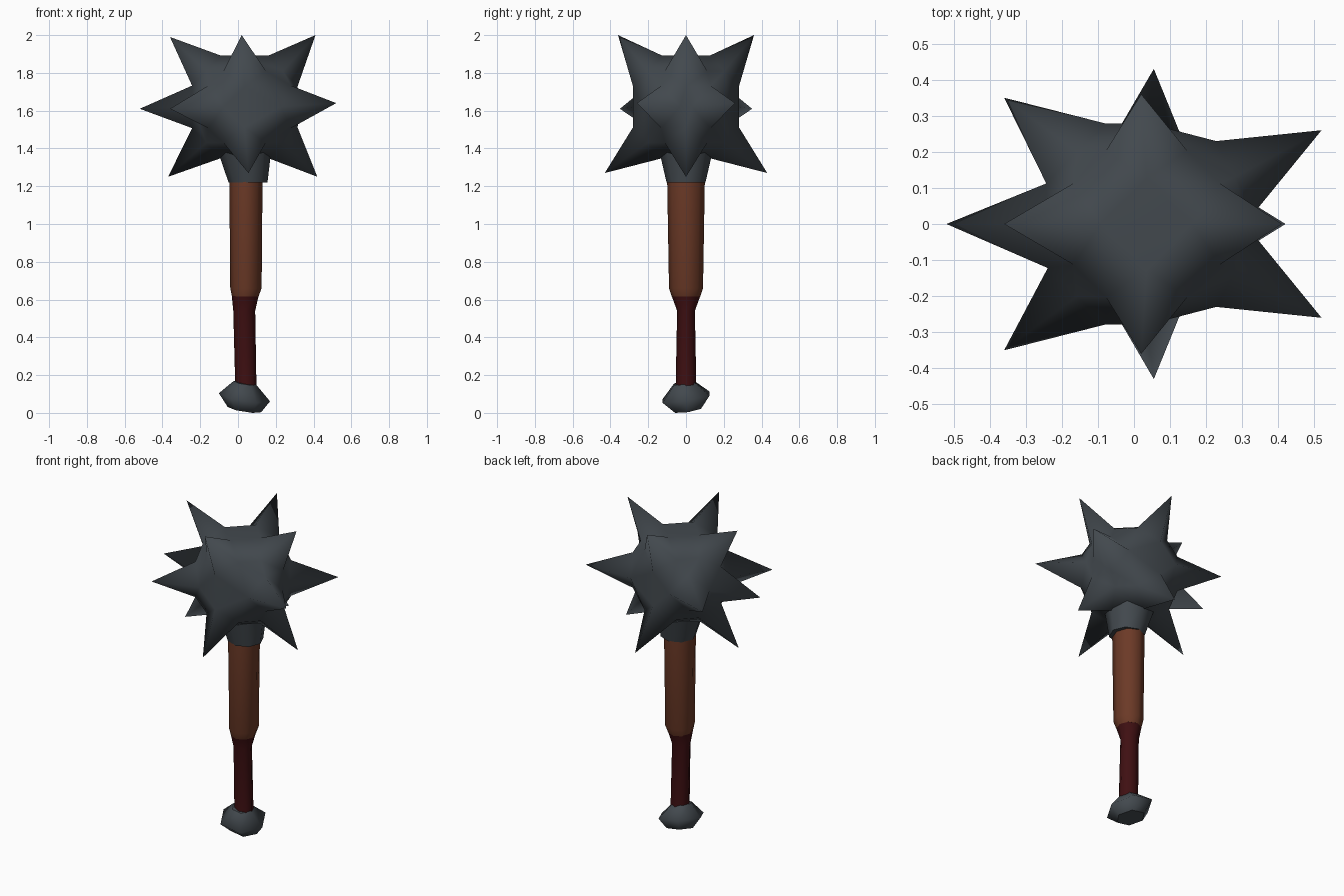
import bpy, bmesh, math
from mathutils import Vector, Matrix

cube = bpy.data.objects.get("Cube")
if cube:
    bpy.data.objects.remove(cube, do_unlink=True)


def material(name, rgb):
    m = bpy.data.materials.new(name)
    m.use_nodes = True
    m.diffuse_color = (*rgb, 1)
    m.node_tree.nodes["Principled BSDF"].inputs["Base Color"].default_value = (*rgb, 1)
    return m


steel = material("dark steel", (0.055, 0.066, 0.076))
wood = material("brown wood", (0.15, 0.042, 0.02))
leather = material("dark red leather", (0.05, 0.005, 0.006))


def finish(name, bm, mat):
    bmesh.ops.recalc_face_normals(bm, faces=bm.faces[:])
    mesh = bpy.data.meshes.new(name)
    bm.to_mesh(mesh)
    bm.free()
    mesh.materials.append(mat)
    mesh.polygons.foreach_set("use_smooth", [True] * len(mesh.polygons))
    obj = bpy.data.objects.new(name, mesh)
    bpy.context.collection.objects.link(obj)
    return obj


def lathe(name, rings, sides, mat):
    """Stack of polygon rings (z, centre x, x radius, y radius), capped."""
    bm = bmesh.new()
    loops = []
    for z, cx, rx, ry in rings:
        angles = [2 * math.pi * i / sides for i in range(sides)]
        loops.append([bm.verts.new((cx + rx * math.cos(a), ry * math.sin(a), z)) for a in angles])
    for low, high in zip(loops, loops[1:]):
        for i in range(sides):
            j = (i + 1) % sides
            bm.faces.new((low[i], low[j], high[j], high[i]))
    for end in (loops[0], loops[-1]):
        # separate cap vertices keep the rim crisp
        bm.faces.new([bm.verts.new(v.co) for v in end])
    return finish(name, bm, mat)


def direction(azimuth, elevation):
    a, e = math.radians(azimuth), math.radians(elevation)
    return Vector((math.cos(a) * math.cos(e), math.sin(a) * math.cos(e), math.sin(e)))


# Spiked head: diamond bases on a ball, hulled, then each base pulled to a point
centre = Vector((0.035, 0, 1.62))
core, spread = 0.30, 22
spikes = [  # base azimuth, base elevation, tip
    (180, 0, (-0.52, 0, 1.61)),
    (0, 43, (0.41, 0, 2.0)), (180, 43, (-0.36, 0, 1.99)),
    (0, -43, (0.42, 0, 1.25)), (180, -43, (-0.37, 0, 1.25)),
]
for s in (1, -1):
    spikes += [
        (s * 28, 0, (0.52, s * 0.26, 1.64)),
        (s * 134, 0, (-0.36, s * 0.35, 1.61)),
        (s * 90, 43, (0.02, s * 0.36, 2.0)),
        (s * 90, -43, (0.055, s * 0.43, 1.27)),
    ]

bm = bmesh.new()
for az, el, tip in spikes:
    d = direction(az, el)
    side = Vector((0, 0, 1)).cross(d).normalized()
    up = d.cross(side)
    t = math.radians(spread)
    for offset in (side, up, -side, -up):
        bm.verts.new(core * (d * math.cos(t) + offset * math.sin(t)))
bmesh.ops.remove_doubles(bm, verts=bm.verts[:], dist=0.03)
bmesh.ops.convex_hull(bm, input=bm.verts[:])
for az, el, tip in spikes:
    d = direction(az, el)
    cap = [f for f in bm.faces if f.calc_center_median().angle(d) < math.radians(12)]
    if not cap:
        continue
    if len(cap) > 1:
        cap = bmesh.ops.dissolve_faces(bm, faces=cap)["region"]
    for v in bmesh.ops.poke(bm, faces=cap)["verts"]:
        v.co = Vector(tip) - centre
bmesh.ops.translate(bm, verts=bm.verts[:], vec=centre)
finish("spiked_head", bm, steel)

# Steel collar under the head
lathe("collar", [(1.22, 0.053, 0.103, 0.103), (1.38, 0.035, 0.14, 0.14)], 8, steel)

# Wooden shaft
lathe("shaft", [(0.615, 0.038, 0.07, 0.075), (0.66, 0.042, 0.083, 0.09),
                (1.25, 0.042, 0.088, 0.1)], 8, wood)

# Leather grip
lathe("grip", [(0.12, 0.042, 0.056, 0.055), (0.54, 0.033, 0.058, 0.047),
               (0.62, 0.038, 0.071, 0.076)], 8, leather)

# Faceted pommel, slightly tilted
pommel = lathe("pommel", [(-0.07, 0.01, 0.09, 0.08), (-0.005, 0, 0.137, 0.145),
                          (0.072, -0.01, 0.06, 0.06)], 6, steel)
tilt = Matrix.Rotation(math.radians(9), 4, 'Y') @ Matrix.Rotation(math.radians(9), 4, 'X')
pommel.data.transform(Matrix.Translation((0.035, 0, 0.08)) @ tilt)
lowest = min(v.co.z for v in pommel.data.vertices)
pommel.data.transform(Matrix.Translation((0, 0, -lowest)))
